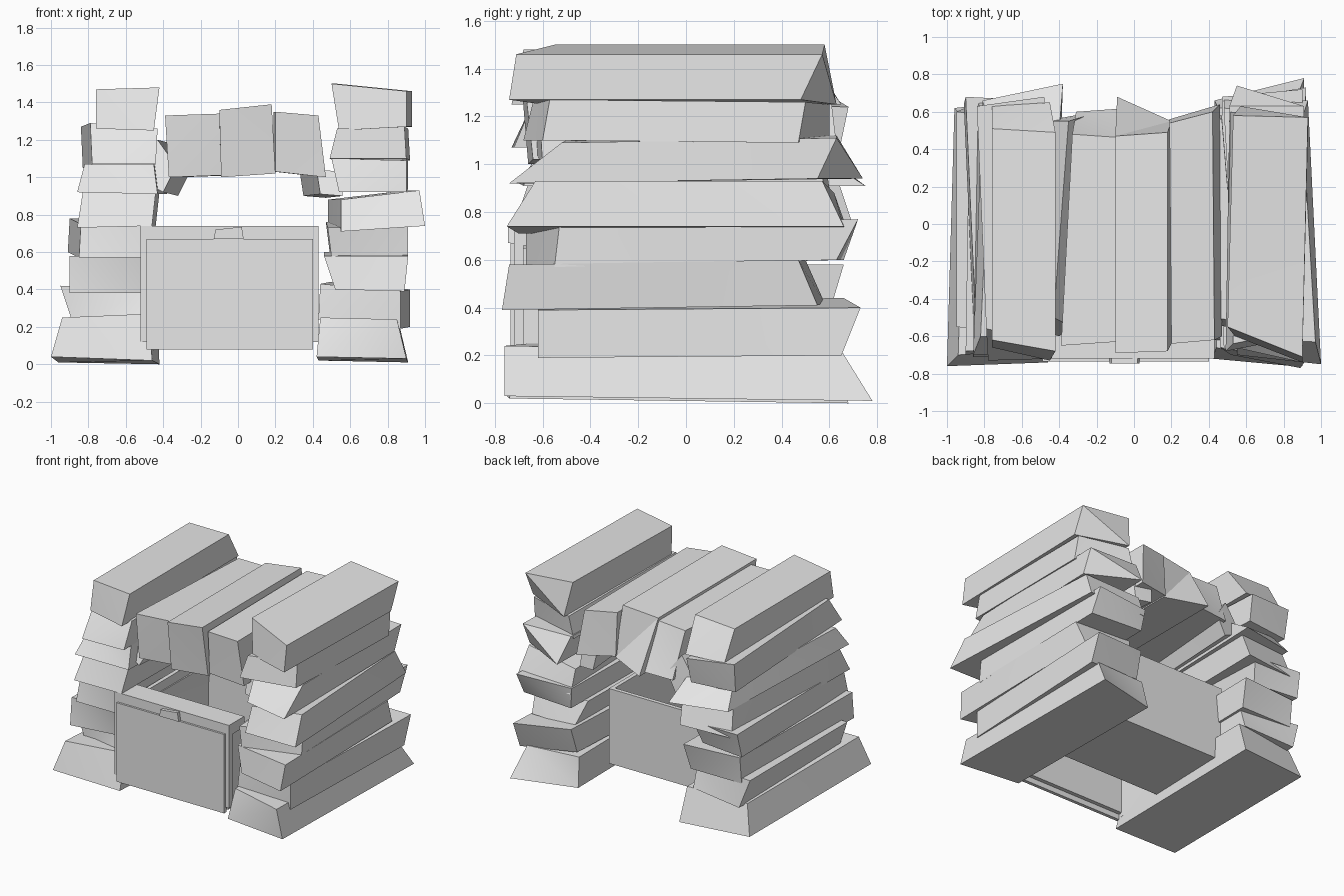
import bpy, bmesh

stone = bpy.data.materials.new("light_grey")
stone.diffuse_color = (0.8, 0.8, 0.8, 1)


def make_object(name, bm):
    bmesh.ops.recalc_face_normals(bm, faces=bm.faces[:])
    bmesh.ops.triangulate(bm, faces=bm.faces[:])
    me = bpy.data.meshes.new(name)
    bm.to_mesh(me)
    bm.free()
    me.materials.append(stone)
    ob = bpy.data.objects.new(name, me)
    bpy.context.collection.objects.link(ob)
    bpy.ops.object.select_all(action='DESELECT')
    ob.select_set(True)
    bpy.context.view_layer.objects.active = ob
    bpy.ops.object.shade_smooth_by_angle(angle=0.5)


def rough_block(name, quad, front, back, shift):
    """Long hewn block: front outline (tl, tr, br, bl as x,z), end positions
    in y for (tl, tr, br, bl), and x/z shift of the back end."""
    bm = bmesh.new()
    pts = list(zip(quad[0::2], quad[1::2]))
    f = [bm.verts.new((x, y, z)) for (x, z), y in zip(pts, front)]
    b = [bm.verts.new((x + shift[0], y, max(0, z + shift[1])))
         for (x, z), y in zip(pts, back)]
    bm.faces.new(f)
    bm.faces.new(b[::-1])
    for i in range(4):
        j = (i + 1) % 4
        bm.faces.new((f[i], b[i], b[j], f[j]))
    make_object(name, bm)


def box(name, x0, x1, y0, y1, z0, z1):
    bm = bmesh.new()
    bmesh.ops.create_cube(bm, size=1)
    for v in bm.verts:
        v.co = ((x0, x1)[v.co.x > 0], (y0, y1)[v.co.y > 0], (z0, z1)[v.co.z > 0])
    make_object(name, bm)


# left pillar, bottom to top
left = [
    ((-.94, .25, -.47, .27, -.46, .02, -1.0, .04), (-.7, -.66, -.74, -.76), (.56, .6, .68, .62), (.04, -.03)),
    ((-.95, .42, -.48, .40, -.48, .24, -.88, .21), (-.55, -.6, -.66, -.55), (.6, .55, .6, .63), (0, 0)),
    ((-.90, .58, -.46, .58, -.48, .38, -.90, .38), (-.68, -.68, -.64, -.7), (.62, .66, .6, .6), (.02, 0)),
    ((-.84, .75, -.46, .74, -.50, .57, -.85, .57), (-.66, -.7, -.7, -.7), (.68, .66, .6, .64), (-.06, .03)),
    ((-.83, .92, -.44, .92, -.46, .74, -.86, .73), (-.62, -.66, -.72, -.71), (.6, .64, .7, .66), (.02, 0)),
    ((-.82, 1.07, -.45, 1.07, -.43, .91, -.86, .92), (-.6, -.62, -.68, -.7), (.54, .5, .75, .66), (.05, 0)),
    ((-.79, 1.29, -.43, 1.26, -.44, 1.07, -.78, 1.07), (-.56, -.64, -.72, -.73), (.63, .68, .64, .6), (-.05, -.02)),
    ((-.76, 1.47, -.42, 1.48, -.45, 1.25, -.76, 1.26), (-.62, -.68, -.73, -.66), (.51, .49, .65, .63), (0, 0)),
]
# right pillar, bottom to top
right = [
    ((.44, .25, .85, .24, .90, .03, .42, .04), (-.66, -.76, -.76, -.72), (.62, .65, .78, .66), (.01, -.02)),
    ((.44, .43, .87, .39, .87, .19, .43, .24), (-.6, -.62, -.62, -.62), (.66, .73, .65, .6), (.05, .01)),
    ((.46, .58, .91, .58, .89, .39, .52, .40), (-.66, -.74, -.77, -.7), (.5, .47, .55, .58), (0, .02)),
    ((.48, .73, .91, .74, .91, .57, .50, .57), (-.67, -.53, -.55, -.67), (.68, .72, .63, .66), (-.01, .03)),
    ((.55, .88, .97, .93, 1.0, .74, .55, .71), (-.62, -.63, -.75, -.7), (.62, .57, .66, .68), (-.07, 0)),
    ((.50, 1.10, .90, 1.09, .90, .92, .54, .92), (-.5, -.52, -.74, -.66), (.63, .63, .55, .74), (.01, .02)),
    ((.53, 1.26, .89, 1.27, .90, 1.10, .49, 1.10), (-.64, -.57, -.6, -.68), (.6, .5, .47, .6), (.02, -.01)),
    ((.50, 1.50, .90, 1.46, .90, 1.27, .54, 1.25), (-.55, -.71, -.74, -.6), (.58, .57, .48, .63), (.03, 0)),
]
# roof blocks, left to right, then the two low shoulder blocks
roof = [
    ((-.39, 1.33, -.10, 1.34, -.09, 1.01, -.37, 1.0), (-.65, -.63, -.61, -.64), (.48, .46, .62, .60), (.06, 0)),
    ((-.10, 1.36, .18, 1.39, .20, 1.02, -.09, 1.0), (-.69, -.68, -.64, -.66), (.47, .49, .55, .68), (0, 0)),
    ((.20, 1.35, .43, 1.33, .47, 1.0, .20, 1.03), (-.64, -.62, -.6, -.62), (.54, .6, .64, .56), (-.01, 0)),
    ((-.43, 1.20, -.33, 1.06, -.40, .92, -.56, 1.0), (-.5, -.55, -.6, -.55), (.55, .58, .58, .55), (.08, -.02)),
    ((.42, 1.04, .56, 1.03, .56, .90, .44, .91), (-.5, -.52, -.56, -.54), (.58, .56, .58, .6), (-.09, -.01)),
]
for label, rows in (("left_pillar_block", left), ("right_pillar_block", right), ("roof_block", roof)):
    for n, row in enumerate(rows, 1):
        rough_block(f"{label}_{n}", *row)

# open box standing between the pillars
box("box_front_frame", -.52, .43, -.72, -.54, .66, .74)
box("box_front_board", -.52, .43, -.72, -.68, .12, .70)
box("box_front_plate", -.49, .40, -.735, -.71, .08, .67)
box("box_floor", -.49, .40, -.3, .34, .09, .12)
box("box_back", -.49, .40, .31, .34, .09, .65)
for name, x in (("box_left_side", -.49), ("box_right_side", .37)):
    box(name, x, x + .03, -.69, .34, .09, .65)

# handle on the front
rough_block("box_handle", (-.12, .72, .02, .735, .03, .67, -.13, .67),
            (-.745,) * 4, (-.71,) * 4, (0, 0))
